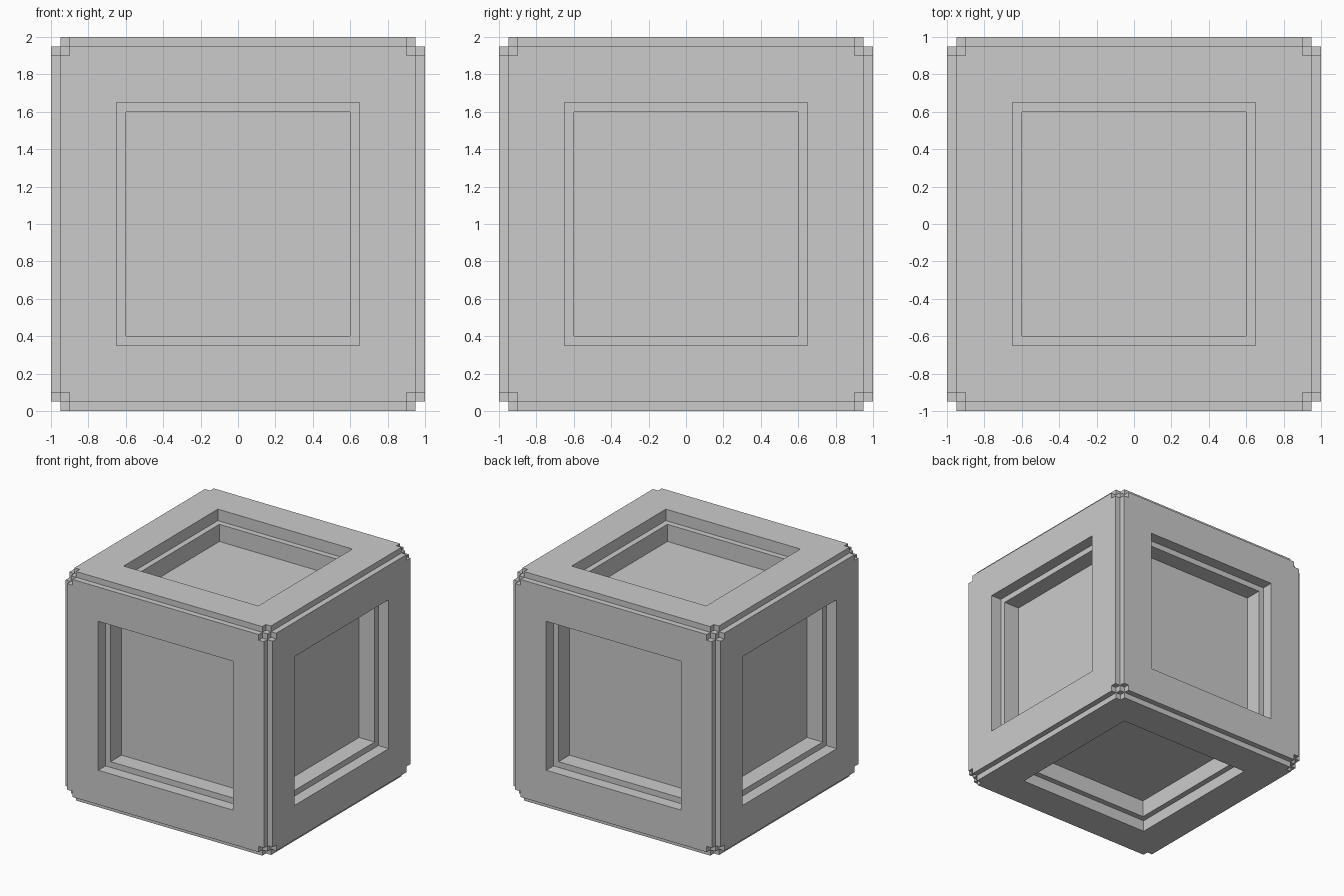
import bpy
import bmesh
from math import pi
from mathutils import Euler, Vector

default_cube = bpy.data.objects.get("Cube")
if default_cube:
    bpy.data.objects.remove(default_cube, do_unlink=True)

CORE = 0.95       # half width of the core and of every face plate
NOTCH = 0.05      # corner notch, ledge width and plate thickness
OPENING = 0.65    # half width of the window in each plate
RECESS = 0.15     # depth of the inner panel below the ledge

grey = bpy.data.materials.new("plain_grey")
grey.use_nodes = True
colour = (0.6, 0.6, 0.6, 1)
grey.diffuse_color = colour
grey.node_tree.nodes["Principled BSDF"].inputs["Base Color"].default_value = colour


def add_object(name, bm):
    bmesh.ops.recalc_face_normals(bm, faces=bm.faces)
    mesh = bpy.data.meshes.new(name)
    bm.to_mesh(mesh)
    bm.free()
    mesh.materials.append(grey)
    obj = bpy.data.objects.new(name, mesh)
    obj.location.z = 1
    bpy.context.collection.objects.link(obj)
    return obj


# Core cube: each side steps in to a ledge, then to a recessed panel
bm = bmesh.new()
bmesh.ops.create_cube(bm, size=2 * CORE)
panels = bm.faces[:]
for thickness, depth in ((CORE - OPENING, 0), (0, -NOTCH), (NOTCH, 0), (0, -RECESS)):
    bmesh.ops.inset_individual(bm, faces=panels, thickness=thickness,
                               depth=depth, use_even_offset=True)
add_object("recessed_core", bm)


# Face plate: square frame with notched corners and a square window
def add_plate(name, rotation):
    bm = bmesh.new()
    steps = [-CORE, NOTCH - CORE, -OPENING, OPENING, CORE - NOTCH, CORE]
    grid = [[bm.verts.new((x, y, CORE)) for y in steps] for x in steps]
    for i in range(5):
        for j in range(5):
            corner = i in (0, 4) and j in (0, 4)
            window = i == 2 and j == 2
            if not corner and not window:
                bm.faces.new((grid[i][j], grid[i + 1][j],
                              grid[i + 1][j + 1], grid[i][j + 1]))
    loose = [v for v in bm.verts if not v.link_faces]
    bmesh.ops.delete(bm, geom=loose, context='VERTS')
    out = bmesh.ops.extrude_face_region(bm, geom=bm.faces[:])
    raised = [g for g in out["geom"] if isinstance(g, bmesh.types.BMVert)]
    bmesh.ops.translate(bm, verts=raised, vec=Vector((0, 0, NOTCH)))
    add_object(name, bm).rotation_euler = Euler(rotation)


for side, rotation in {
    "top": (0, 0, 0), "bottom": (pi, 0, 0),
    "front": (pi / 2, 0, 0), "back": (-pi / 2, 0, 0),
    "left": (0, pi / 2, 0), "right": (0, -pi / 2, 0),
}.items():
    add_plate(side + "_plate", rotation)
